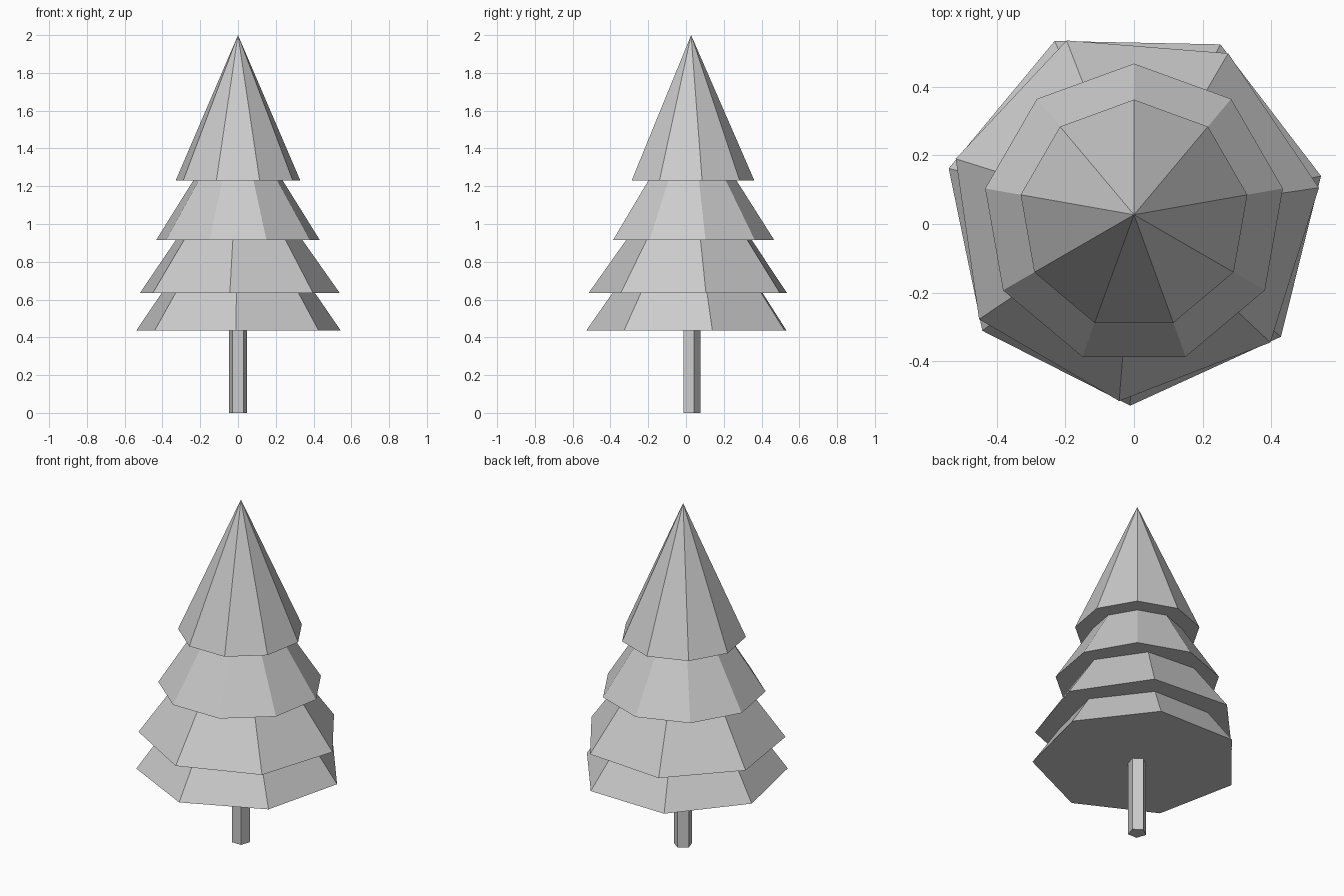
import bpy
import math

cube = bpy.data.objects.get("Cube")
if cube:
    bpy.data.objects.remove(cube, do_unlink=True)

AXIS_Y = 0.027  # the trunk axis sits slightly behind the centre

grey = bpy.data.materials.new("plain grey")
grey.use_nodes = True
colour = (0.6, 0.6, 0.6, 1)
grey.diffuse_color = colour
grey.node_tree.nodes["Principled BSDF"].inputs["Base Color"].default_value = colour


def solid(name, sides, radius, top_radius, bottom, top, first_angle):
    """Flat-shaded cone or prism with its first corner at first_angle degrees from +x."""
    # Cone primitives start their first corner on +y
    bpy.ops.mesh.primitive_cone_add(
        vertices=sides, radius1=radius, radius2=top_radius, depth=top - bottom,
        location=(0, AXIS_Y, (bottom + top) / 2),
        rotation=(0, 0, math.radians(first_angle - 90)))
    obj = bpy.context.object
    obj.name = name
    obj.data.materials.append(grey)
    bpy.ops.object.transform_apply(location=False, rotation=True, scale=True)


# Trunk
solid("trunk", 5, 0.05, 0.05, 0, 0.6, 90)

# Branch tiers, from the ground up: sides, radius, bottom, apex, first corner
tiers = [
    ("bottom_branches", 7, 0.556, 0.435, 1.23, 11.7),
    ("lower_branches", 7, 0.544, 0.635, 1.40, 8.3),
    ("upper_branches", 9, 0.44, 0.915, 1.61, 90),
    ("top_branches", 9, 0.335, 1.23, 2.0, 90),
]
for name, sides, radius, bottom, apex, angle in tiers:
    solid(name, sides, radius, 0, bottom, apex, angle)
